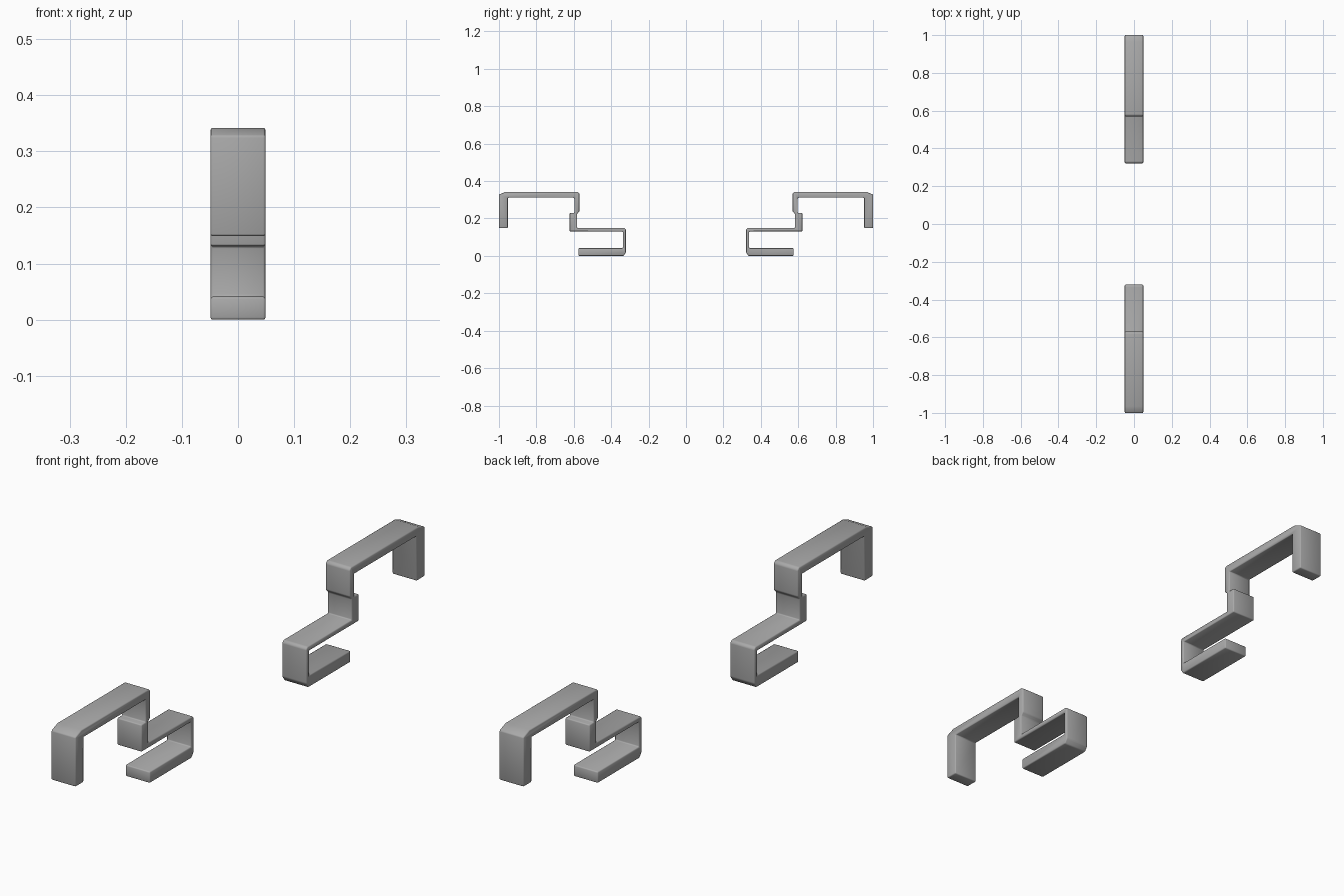
import bpy, bmesh, math

if "Cube" in bpy.data.objects:
    bpy.data.objects.remove(bpy.data.objects["Cube"])

HALF_WIDTH = 0.049

# Dark grey metal
metal = bpy.data.materials.new("dark_grey_metal")
metal.diffuse_color = (0.4, 0.4, 0.4, 1.0)
metal.use_nodes = True
metal.node_tree.nodes["Principled BSDF"].inputs["Base Color"].default_value = metal.diffuse_color

# Side outline (y, z) of the bent bracket, walked once around
OUTLINE = [
    (1.0, 0.149), (1.0, 0.328), (0.965, 0.342),             # outer leg
    (0.578, 0.342), (0.57, 0.334),                          # top bar
    (0.57, 0.238), (0.582, 0.226), (0.582, 0.149),          # stepped drop
    (0.329, 0.149), (0.3215, 0.142),                        # shelf
    (0.3215, 0.018), (0.334, 0.0),                          # inner wall
    (0.575, 0.0), (0.575, 0.041), (0.338, 0.041),           # foot
    (0.338, 0.131), (0.622, 0.131),                         # shelf underside
    (0.622, 0.229), (0.597, 0.229), (0.597, 0.311),         # drop, outer side
    (0.953, 0.311), (0.953, 0.149),                         # top bar underside
]


def make_bracket(name, side):
    """Extrude the outline across x; side = 1 or -1 mirrors it in y."""
    bm = bmesh.new()
    face = bm.faces.new([bm.verts.new((-HALF_WIDTH, side * y, z)) for y, z in OUTLINE])
    new = bmesh.ops.extrude_face_region(bm, geom=[face])["geom"]
    bmesh.ops.translate(bm, vec=(2 * HALF_WIDTH, 0, 0),
                        verts=[v for v in new if isinstance(v, bmesh.types.BMVert)])
    bmesh.ops.recalc_face_normals(bm, faces=bm.faces)
    mesh = bpy.data.meshes.new(name)
    bm.to_mesh(mesh)
    bm.free()
    mesh.materials.append(metal)
    obj = bpy.data.objects.new(name, mesh)
    bpy.context.collection.objects.link(obj)

    # Softened edges with smooth shading
    bpy.ops.object.select_all(action='DESELECT')
    obj.select_set(True)
    bpy.context.view_layer.objects.active = obj
    bevel = obj.modifiers.new("soft_edges", 'BEVEL')
    bevel.width = 0.004
    bevel.segments = 2
    bevel.limit_method = 'ANGLE'
    bevel.angle_limit = math.radians(25)
    bpy.ops.object.modifier_apply(modifier=bevel.name)
    bpy.ops.object.shade_smooth_by_angle(angle=math.radians(60))
    return obj


# Two facing brackets
make_bracket("back_bracket", 1)
make_bracket("front_bracket", -1)
